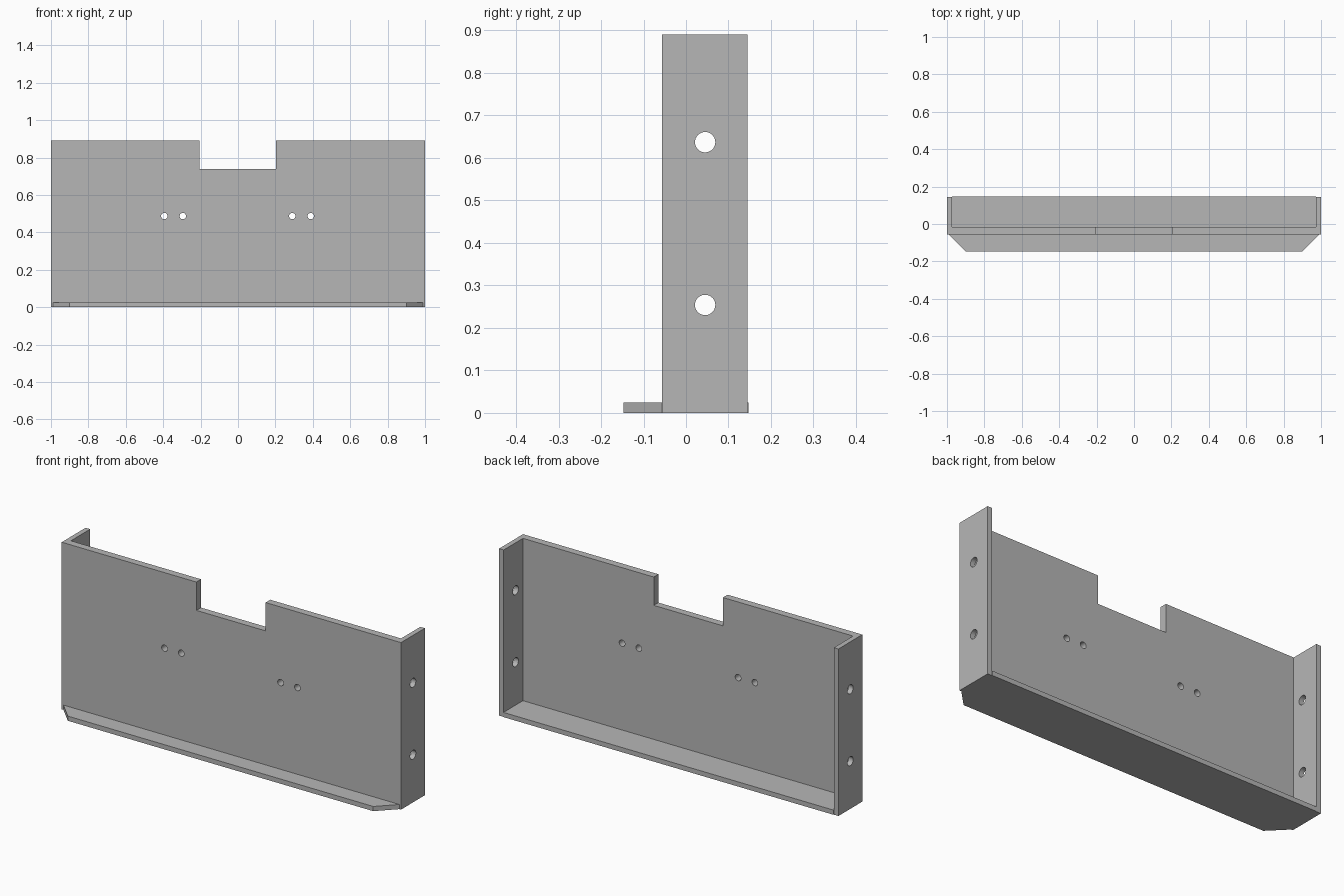
import bpy, bmesh
from mathutils import Matrix, Vector

default = bpy.data.objects.get("Cube")
if default:
    bpy.data.objects.remove(default, do_unlink=True)

GREY = (0.47, 0.47, 0.47, 1)
grey = bpy.data.materials.new("plain_grey")
grey.use_nodes = True
grey.diffuse_color = GREY
grey.node_tree.nodes["Principled BSDF"].inputs["Base Color"].default_value = GREY

HEIGHT, FLOOR = 0.89, 0.025
FRONT, BACK = -0.056, 0.145      # depth of the side walls
WEB = -0.017                     # rear face of the main panel
INNER = 0.973                    # inner face of the side walls
LIP = 0.147


def finish(name, bm):
    bmesh.ops.recalc_face_normals(bm, faces=bm.faces)
    mesh = bpy.data.meshes.new(name)
    bm.to_mesh(mesh)
    bm.free()
    mesh.materials.append(grey)
    obj = bpy.data.objects.new(name, mesh)
    bpy.context.collection.objects.link(obj)
    return obj


def extrude_outline(name, half, z0, z1):
    """Extrude a plan outline given by its right half, mirrored in x."""
    outline = half + [(-x, y) for x, y in reversed(half)]
    bm = bmesh.new()
    face = bm.faces.new([bm.verts.new((x, y, z0)) for x, y in outline])
    top = bmesh.ops.extrude_face_region(bm, geom=[face])["geom"]
    verts = [v for v in top if isinstance(v, bmesh.types.BMVert)]
    bmesh.ops.translate(bm, vec=(0, 0, z1 - z0), verts=verts)
    return finish(name, bm)


def box_cutter(low, high):
    low, high = Vector(low), Vector(high)
    bm = bmesh.new()
    bmesh.ops.create_cube(bm, size=1, matrix=Matrix.Translation((low + high) / 2)
                          @ Matrix.Diagonal((high - low).to_4d()))
    return finish("cutter", bm)


def round_cutter(centre, radius, axis, depth):
    turn = Vector((0, 0, 1)).rotation_difference(Vector(axis)).to_matrix().to_4x4()
    bm = bmesh.new()
    bmesh.ops.create_cone(bm, cap_ends=True, segments=32, radius1=radius,
                          radius2=radius, depth=depth,
                          matrix=Matrix.Translation(centre) @ turn)
    return finish("cutter", bm)


def cut(target, cutter):
    cutter.hide_render = True
    mod = target.modifiers.new("cut", "BOOLEAN")
    mod.operation, mod.solver, mod.object = "DIFFERENCE", "EXACT", cutter
    bpy.context.view_layer.objects.active = target
    bpy.ops.object.modifier_apply(modifier=mod.name)
    bpy.data.objects.remove(cutter, do_unlink=True)


# Main panel with its two side walls, as one channel
channel = extrude_outline("panel_and_side_walls", [
    (1, FRONT), (1, BACK), (INNER, BACK), (INNER, WEB)], 0, HEIGHT)

# Slot for the base plate and notch in the top edge
cut(channel, box_cutter((-INNER, -0.2, -0.1), (INNER, 0.05, FLOOR)))
cut(channel, box_cutter((-0.206, -0.2, 0.739), (0.202, 0.1, 1)))

# Small mounting holes through the panel
for x in (-0.394, -0.295, 0.29, 0.389):
    cut(channel, round_cutter((x, -0.04, 0.487), 0.017, (0, 1, 0), 0.2))

# Larger holes through both side walls
for side in (-1, 1):
    for z in (0.254, 0.637):
        cut(channel, round_cutter((side, 0.045, z), 0.024, (1, 0, 0), 0.2))

# Base plate with a chamfered front lip
base = extrude_outline("base_plate", [
    (0.9, -LIP), (0.99, FRONT), (INNER, FRONT), (INNER, LIP)], 0, FLOOR)

# Smooth the hole walls while keeping all corners sharp
bpy.ops.object.select_all(action="DESELECT")
channel.select_set(True)
bpy.context.view_layer.objects.active = channel
bpy.ops.object.shade_smooth_by_angle()
